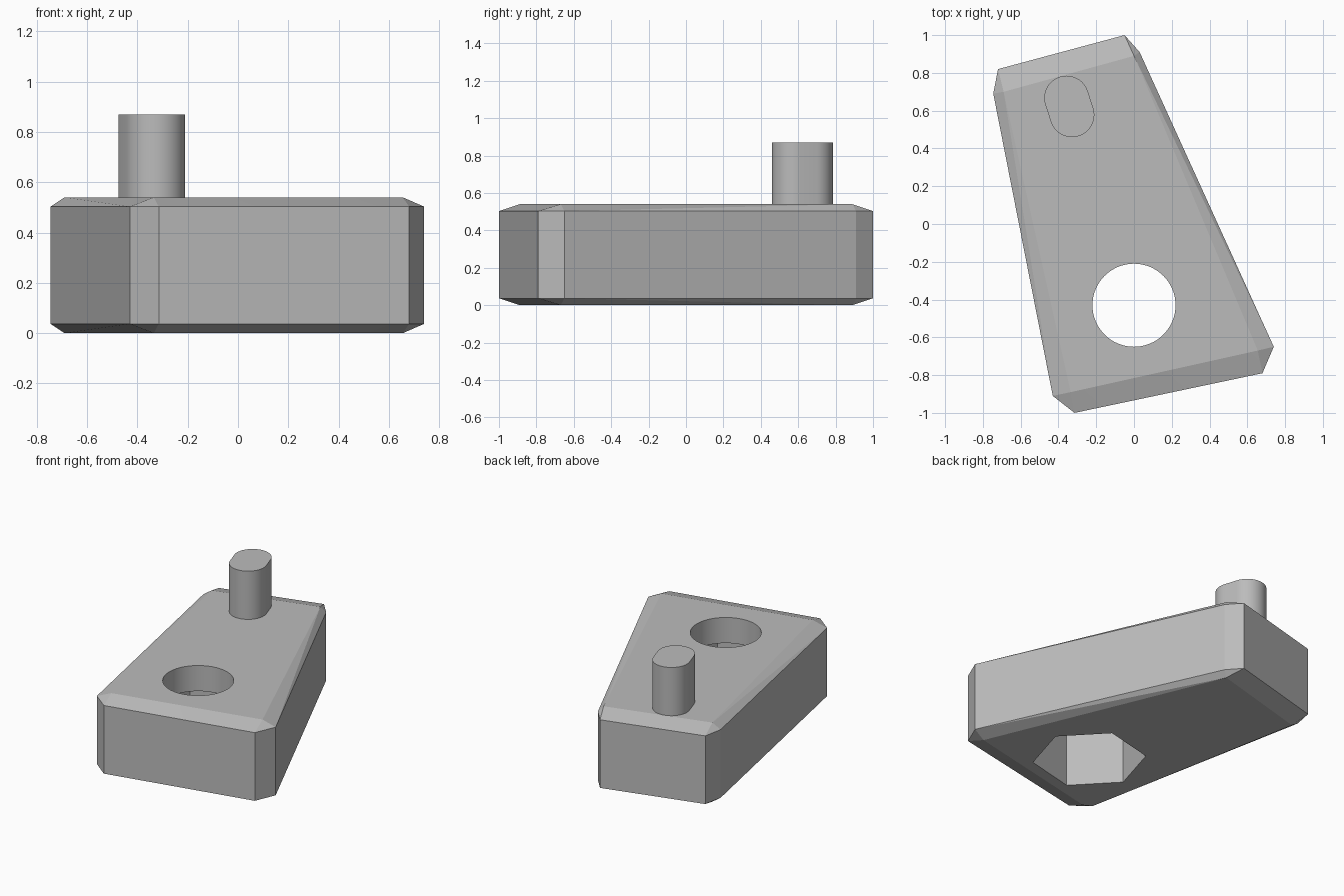
import bpy
import bmesh
from math import radians, cos, sin, pi

if "Cube" in bpy.data.objects:
    bpy.data.objects.remove(bpy.data.objects["Cube"], do_unlink=True)

grey = bpy.data.materials.new("plain grey")
grey.use_nodes = True
colour = (0.5, 0.5, 0.5, 1)
grey.diffuse_color = colour
grey.node_tree.nodes["Principled BSDF"].inputs["Base Color"].default_value = colour


def add_object(name, bm):
    bmesh.ops.recalc_face_normals(bm, faces=bm.faces)
    mesh = bpy.data.meshes.new(name)
    bm.to_mesh(mesh)
    bm.free()
    mesh.materials.append(grey)
    obj = bpy.data.objects.new(name, mesh)
    bpy.context.collection.objects.link(obj)
    return obj


def prism(name, outline, bottom, top):
    bm = bmesh.new()
    base = bm.faces.new([bm.verts.new((x, y, bottom)) for x, y in outline])
    raised = bmesh.ops.extrude_face_region(bm, geom=[base], use_keep_orig=True)
    moved = [v for v in raised["geom"] if isinstance(v, bmesh.types.BMVert)]
    bmesh.ops.translate(bm, verts=moved, vec=(0, 0, top - bottom))
    return add_object(name, bm)


def arc(cx, cy, radius, start, sweep, count):
    return [(cx + radius * cos(start + sweep * i / count),
             cy + radius * sin(start + sweep * i / count)) for i in range(count)]


def smooth(obj):
    bpy.ops.object.select_all(action="DESELECT")
    obj.select_set(True)
    bpy.context.view_layer.objects.active = obj
    bpy.ops.object.shade_smooth_by_angle(angle=radians(10))


# Tapered block: cut-corner sides closing to four-cornered top and bottom
sides = [(-0.72, 0.82), (-0.05, 1.0), (0.03, 0.91), (0.74, -0.65),
         (0.68, -0.79), (-0.315, -1.0), (-0.43, -0.91), (-0.745, 0.69)]
caps = [(-0.69, 0.70), (0.0, 0.89), (0.655, -0.67), (-0.335, -0.89)]
height, rim = 0.54, 0.037
bm = bmesh.new()
for outline, inset in ((sides, rim), (caps, 0)):
    for x, y in outline:
        for z in (inset, height - inset):
            bm.verts.new((x, y, z))
bmesh.ops.convex_hull(bm, input=bm.verts)
bmesh.ops.dissolve_limit(bm, angle_limit=radians(0.5), verts=bm.verts, edges=bm.edges)
block = add_object("block", bm)

# Round bolt hole over a hexagonal nut pocket
hole_x, hole_y = 0.0, -0.43
cutters = [
    prism("hole_cutter", arc(hole_x, hole_y, 0.22, 0, 2 * pi, 64), -0.2, 0.8),
    prism("nut_pocket_cutter", arc(hole_x, hole_y, 0.352, radians(13.5), 2 * pi, 6), -0.2, 0.365),
]
for cutter in cutters:
    cutter.hide_render = True
    cutter.hide_set(True)
    cut = block.modifiers.new(cutter.name, "BOOLEAN")
    cut.operation = "DIFFERENCE"
    cut.solver = "EXACT"
    cut.object = cutter

# Bake the cuts so the hole wall can be smoothed
bpy.ops.object.select_all(action="DESELECT")
bpy.context.view_layer.objects.active = block
block.select_set(True)
for cutter in cutters:
    bpy.ops.object.modifier_apply(modifier=cutter.name)
for cutter in cutters:
    bpy.data.objects.remove(cutter, do_unlink=True)
smooth(block)

# Upright pin with a slot-shaped section
tilt = radians(16)
pin_outline = (arc(-0.357, 0.667, 0.118, tilt, pi, 24) + [(-0.357 - 0.118 * cos(tilt), 0.667 - 0.118 * sin(tilt))]
               + arc(-0.328, 0.578, 0.118, tilt + pi, pi, 24)
               + [(-0.328 + 0.118 * cos(tilt), 0.578 + 0.118 * sin(tilt))])
pin = prism("pin", pin_outline, 0.5, 0.87)
smooth(pin)
